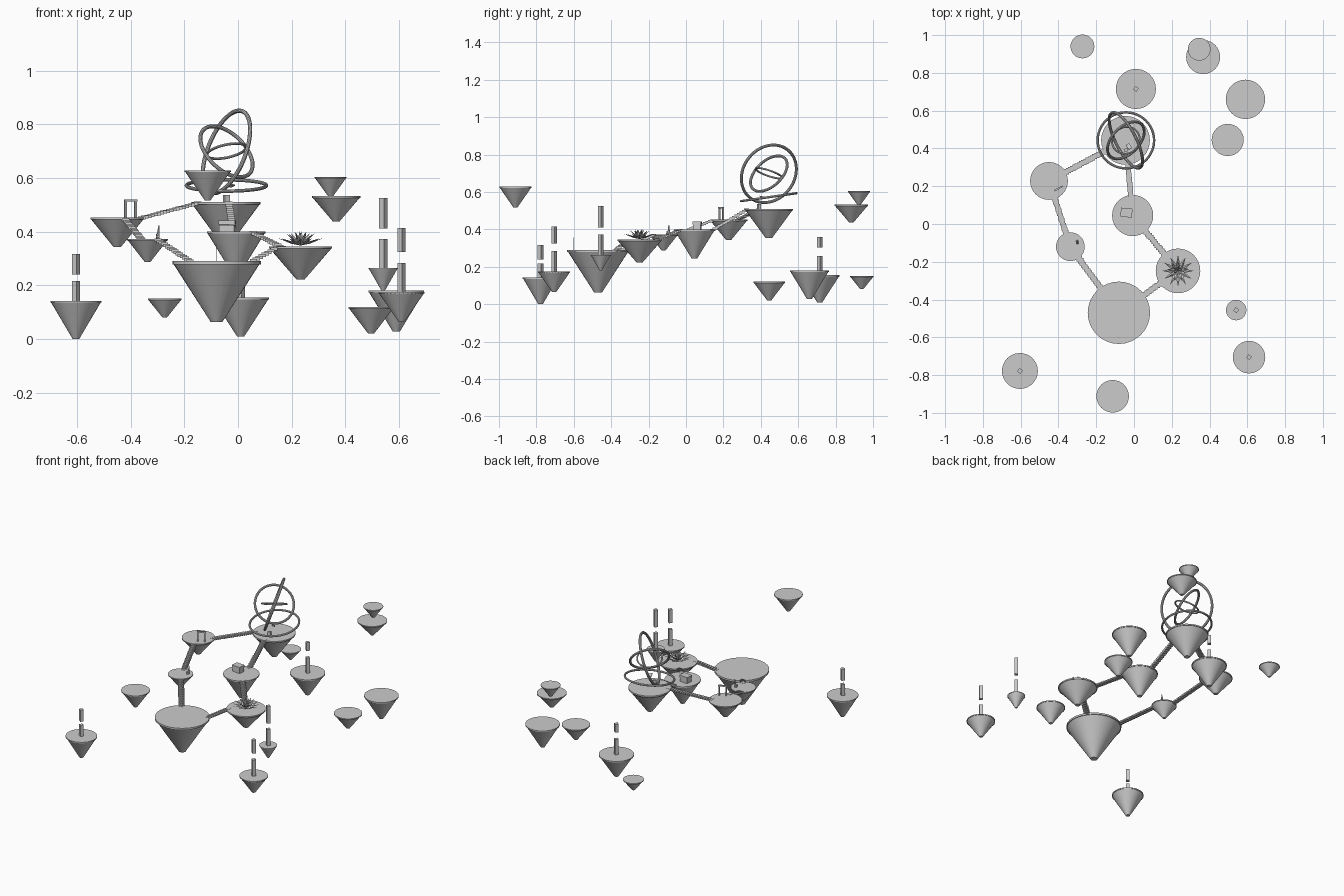
import bpy, math
from mathutils import Vector, Matrix

if "Cube" in bpy.data.objects:
    bpy.data.objects.remove(bpy.data.objects["Cube"])


def finish(name, smooth=False):
    o = bpy.context.object
    o.name = name
    if smooth:
        bpy.ops.object.shade_smooth_by_angle(angle=math.radians(35))
    return o


def box(name, loc, size, rot=(0, 0, 0)):
    bpy.ops.mesh.primitive_cube_add(size=1, location=loc, rotation=rot)
    o = finish(name)
    o.scale = size
    return o


def cone(name, loc, r1, r2, depth, n=32, rot=(0, 0, 0), smooth=True):
    bpy.ops.mesh.primitive_cone_add(vertices=n, radius1=r1, radius2=r2, depth=depth,
                                    location=loc, rotation=rot)
    return finish(name, smooth)


# Floating islands: thin grassy disc over an inverted blunt cone
def island(name, x, y, r, top, bottom):
    lip = 0.07 * r
    cone(name + "_top", (x, y, top - lip / 2), r, r, lip)
    cone(name + "_rock", (x, y, (top - lip + bottom) / 2), r * 0.13, r * 0.97, top - lip - bottom)


main = {
    "entry_island": (-0.08, -0.47, 0.165, 0.29, 0.063),
    "flower_island": (0.233, -0.248, 0.118, 0.345, 0.222),
    "chest_island": (-0.007, 0.045, 0.109, 0.40, 0.243),
    "ring_island": (-0.045, 0.443, 0.129, 0.51, 0.353),
    "gate_island": (-0.45, 0.228, 0.10, 0.452, 0.342),
    "crystal_island": (-0.337, -0.12, 0.076, 0.373, 0.286),
}
small = [
    (-0.273, 0.94, 0.063, 0.15, 0.08), (0.366, 0.884, 0.09, 0.532, 0.437),
    (0.345, 0.925, 0.06, 0.604, 0.53), (0.01, 0.715, 0.106, 0.155, 0.01),
    (0.59, 0.66, 0.104, 0.18, 0.028), (0.496, 0.445, 0.085, 0.12, 0.02),
    (0.541, -0.456, 0.054, 0.264, 0.181), (0.609, -0.705, 0.086, 0.175, 0.065),
    (-0.604, -0.778, 0.095, 0.142, 0.0), (-0.113, -0.912, 0.086, 0.628, 0.517),
]
for name, p in main.items():
    island(name, *p)
for i, p in enumerate(small):
    island(f"outer_island_{i}", *p)

# Broken pillars: standing stump and floating upper piece
for x, y, z0, z1, z2, z3 in [
    (0.01, 0.715, 0.15, 0.257, 0.303, 0.358), (0.541, -0.456, 0.26, 0.372, 0.411, 0.525),
    (0.609, -0.705, 0.17, 0.283, 0.325, 0.414), (-0.604, -0.778, 0.14, 0.216, 0.24, 0.317),
]:
    for part, a, b in (("stump", z0, z1), ("floating_piece", z2, z3)):
        cone("pillar_" + part, (x, y, (a + b) / 2), 0.0155, 0.0155, b - a, 4, (0, 0, 0.15), False)


# Stepped bridges between neighbouring islands
def bridge(a, b):
    pa, pb = main[a], main[b]
    d = Vector((pb[0] - pa[0], pb[1] - pa[1]))
    u = d.normalized()
    s = Vector((pa[0], pa[1])) + u * (pa[2] - 0.01)
    e = Vector((pb[0], pb[1])) - u * (pb[2] - 0.01)
    n = max(6, round((e - s).length / 0.013))
    for i in range(n + 1):
        t = i / n
        p = s.lerp(e, t)
        box("bridge_step", (p.x, p.y, pa[3] + (pb[3] - pa[3]) * t - 0.004), (0.027, 0.027, 0.011))


loop = ["entry_island", "flower_island", "chest_island", "ring_island", "gate_island", "crystal_island"]
for a, b in zip(loop, loop[1:] + loop[:1]):
    bridge(a, b)

# Tilted rings
for name, z, n, outer, tube in [
    ("large_ring", 0.697, (0.84, 0.43, -0.33), 0.171, 0.008),
    ("middle_ring", 0.698, (0.57, -0.56, 0.6), 0.126, 0.0075),
    ("small_ring", 0.70, (-0.2, 0.32, 0.93), 0.08, 0.005),
    ("base_ring", 0.572, (0, -0.14, 0.99), 0.156, 0.0065),
]:
    bpy.ops.mesh.primitive_torus_add(major_radius=outer - tube, minor_radius=tube,
                                     major_segments=48, minor_segments=10, location=(-0.043, 0.443, z))
    o = finish(name, True)
    o.rotation_euler = Vector((0, 0, 1)).rotation_difference(Vector(n)).to_euler()

# Small pedestal and floating tablet inside the rings
box("pedestal", (-0.043, 0.39, 0.522), (0.02, 0.016, 0.028), (0, 0, 0.4))
box("floating_tablet", (-0.027, 0.41, 0.572), (0.02, 0.03, 0.004), (-0.25, 0.3, 0.5))

# Flower: three tiers of pointed flat petals
fx, fy, _, fz, _ = main["flower_island"]
for count, length, lift, off in [(12, 0.088, 18, 0), (9, 0.072, 40, 0.2), (6, 0.058, 65, 0.4)]:
    for i in range(count):
        o = cone("petal", (0, 0, 0), 0.011, 0.0, length * 0.6, 4, smooth=False)
        o.data.transform(Matrix.Translation((0, 0, length * 0.7)))
        bpy.ops.mesh.primitive_cone_add(vertices=4, radius1=0, radius2=0.011, depth=length * 0.4)
        base = finish("petal_base")
        base.data.transform(Matrix.Translation((0, 0, length * 0.2)))
        m = (Matrix.Translation((fx, fy, fz + 0.003))
             @ Matrix.Rotation(off + i * math.tau / count, 4, 'Z')
             @ Matrix.Rotation(math.radians(90 - lift), 4, 'Y')
             @ Matrix.Diagonal((0.35, 1, 1, 1)))
        for q in (o, base):
            q.data.transform(m)

# Chest with lid
cr = (0, 0, -0.1)
box("chest_body", (-0.04, 0.06, 0.412), (0.056, 0.042, 0.026), cr)
box("chest_lid", (-0.04, 0.06, 0.434), (0.061, 0.047, 0.016), cr)

# Gate frame
ga = math.radians(28)
g = Vector((-0.4, 0.188, 0.452))
for s in (-1, 1):
    box("gate_post", g + Vector((s * 0.021 * math.cos(ga), s * 0.021 * math.sin(ga), 0.032)),
        (0.008, 0.008, 0.066), (0, 0, ga))
box("gate_lintel", g + Vector((0, 0, 0.064)), (0.052, 0.009, 0.009), (0, 0, ga))

# Crystals
cone("tall_crystal", (-0.297, -0.092, 0.398), 0.008, 0.002, 0.052, 6, (0, 0.1, 0), False)
cone("short_crystal", (-0.302, -0.102, 0.383), 0.006, 0.0, 0.024, 6, (0, -0.3, 0), False)

# Thin marker pole on the entry island
cone("marker_pole", (-0.081, -0.602, 0.322), 0.0015, 0.0015, 0.068, 6)
